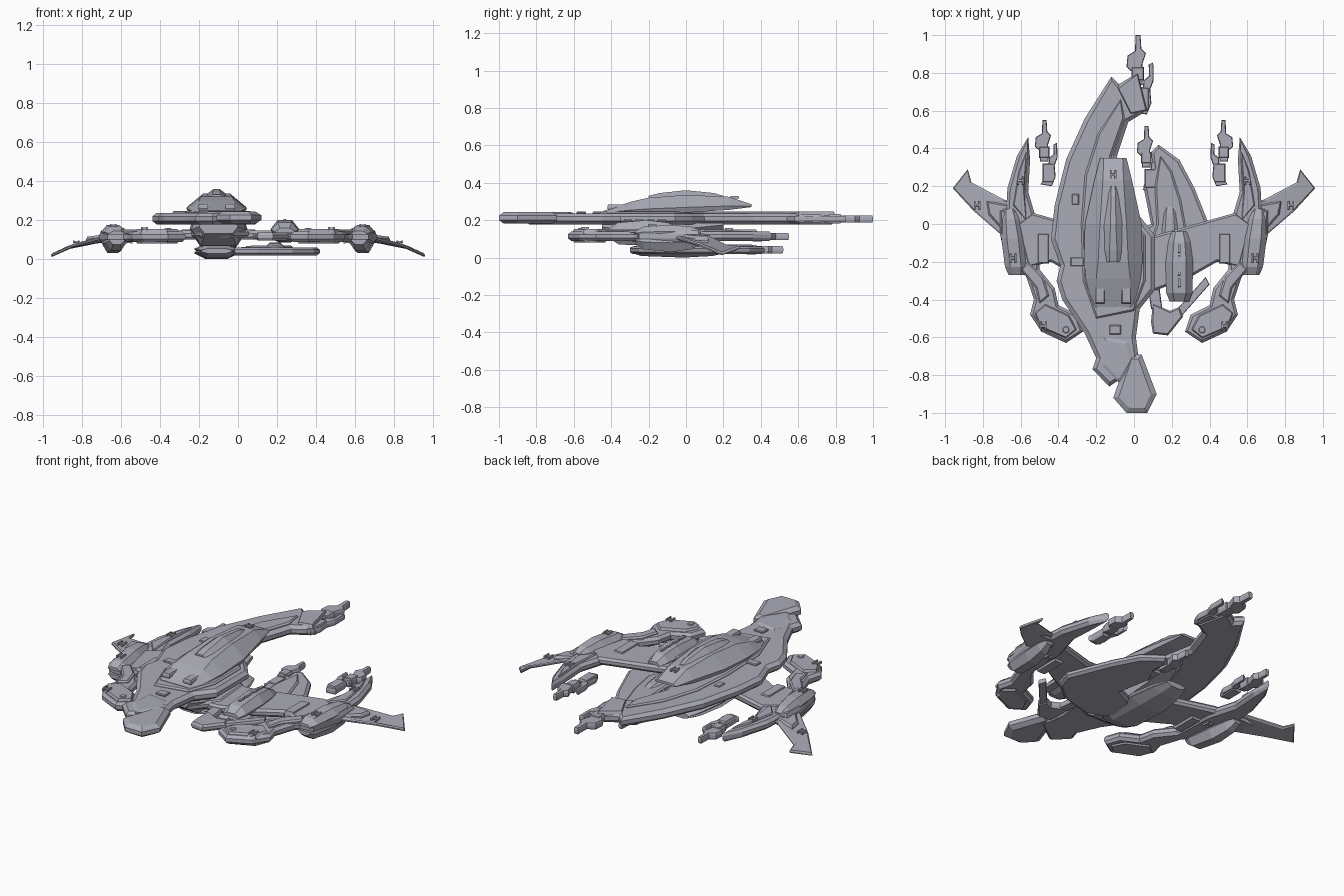
import bpy
import bmesh
import math

cube = bpy.data.objects.get("Cube")
if cube:
    bpy.data.objects.remove(cube, do_unlink=True)

hull_grey = bpy.data.materials.new("lavender_grey_hull")
hull_grey.use_nodes = True
colour = (.41, .41, .48, 1)
hull_grey.diffuse_color = colour
hull_grey.node_tree.nodes["Principled BSDF"].inputs["Base Color"].default_value = colour


def finish(name, bm, mirror=False):
    """Turn a bmesh into a flat shaded object, optionally mirrored across x."""
    bmesh.ops.recalc_face_normals(bm, faces=bm.faces)
    mesh = bpy.data.meshes.new(name)
    bm.to_mesh(mesh)
    bm.free()
    mesh.materials.append(hull_grey)
    obj = bpy.data.objects.new(name, mesh)
    bpy.context.collection.objects.link(obj)
    if mirror:
        obj.modifiers.new("mirror", "MIRROR").use_axis[0] = True
    return obj


def bridge(bm, lower, upper):
    """Join two rings of vertices with quads."""
    count = len(lower)
    for i in range(count):
        j = (i + 1) % count
        bm.faces.new((lower[i], lower[j], upper[j], upper[i]))


def slab(name, outline, bottom, top, inset=.012, mirror=False, slope=None):
    """Plate with a chamfered rim; slope(x, y) lifts or drops its vertices."""
    area = sum(a[0] * b[1] - b[0] * a[1] for a, b in zip(outline, outline[1:] + outline[:1]))
    if area < 0:
        outline = outline[::-1]
    bm = bmesh.new()
    depth = (top - bottom) * .3
    low = [bm.verts.new((x, y, bottom + depth)) for x, y in outline]
    high = [bm.verts.new((x, y, top - depth)) for x, y in outline]
    caps = [bm.faces.new(low[::-1]), bm.faces.new(high)]
    bridge(bm, low, high)
    bm.normal_update()
    if inset:
        for cap in caps:
            bmesh.ops.inset_region(bm, faces=[cap], thickness=inset, depth=depth)
    if slope:
        for v in bm.verts:
            v.co.z += slope(v.co.x, v.co.y)
    return finish(name, bm, mirror)


def fairing(name, centre, stations, mirror=False, skew=0):
    """Faceted cover lofted along y: y, base height, crown height, half widths."""
    bm = bmesh.new()
    rings = []
    for y, base, crown, wide, narrow in stations:
        mid = centre + skew * y
        brow = base + (crown - base) * .3
        half = [(wide * .92, base), (wide, brow), (narrow, crown)]
        section = half + [(-w, z) for w, z in reversed(half)]
        rings.append([bm.verts.new((mid + w, y, z)) for w, z in section])
    for first, second in zip(rings, rings[1:]):
        bridge(bm, first, second)
    bm.faces.new(rings[0])
    bm.faces.new(rings[-1])
    return finish(name, bm, mirror)


def pod(name, centre, front, back, base, crown, width, mirror=False, skew=0):
    """Standard engine cover built from shared proportions."""
    rise = crown - base
    shape = [(0, .35, .7), (.12, .8, .95), (.55, 1, 1), (.85, .8, .8), (1, .4, .55)]
    stations = [(front + (back - front) * t, base, base + rise * h, width * w, width * w * .5)
                for t, h, w in shape]
    return fairing(name, centre, stations, mirror, skew)


def box(name, x, y, z, w, d, h, mirror=False):
    pts = [(x - w / 2, y - d / 2), (x + w / 2, y - d / 2), (x + w / 2, y + d / 2), (x - w / 2, y + d / 2)]
    return slab(name, pts, z - h / 2, z + h / 2, min(w, d) * .12, mirror)


def vent(name, x, y, z, mirror=False):
    """Small raised vent of two bars and a cross piece."""
    for side in (-1, 1):
        box(name + "_bar", x + side * .013, y, z, .01, .045, .014, mirror)
    box(name + "_bridge", x, y, z, .03, .014, .01, mirror)


def prong(name, x, y, z, size, side=1, mirror=False):
    """Docking spike cluster: a notched spine with an offset companion."""
    spine = [(-.01, 0), (.012, 0), (.016, -.06), (.036, -.08), (.02, -.13), (.022, -.22),
             (-.022, -.22), (-.028, -.16), (-.05, -.14), (-.045, -.09), (-.012, -.07)]
    companion = [(.048, -.13), (.068, -.12), (.07, -.2), (.055, -.24), (.06, -.3),
                 (.04, -.35), (-.02, -.34), (.02, -.28), (.025, -.2), (.05, -.18)]
    for label, pts, half in (("spine", spine, .019), ("companion", companion, .016)):
        shape = [(x + side * size * px, y + size * py) for px, py in pts]
        slab(name + "_" + label, shape, z - half, z + half, .004, mirror)
    box(name + "_clamp", x, y - size * .17, z, .055 * size, .06 * size, .05, mirror)
    box(name + "_root", x + side * size * .02, y - size * .28, z, .06 * size, .1 * size, .045, mirror)


# Upper crescent hull and its layered plating
hull = [(-.13, -.86), (-.22, -.77), (-.2, -.71), (-.26, -.58), (-.38, -.4), (-.41, -.3),
        (-.39, -.22), (-.44, -.08), (-.42, .1), (-.36, .34), (-.26, .56), (-.12, .78),
        (-.08, .74), (.02, .8), (.07, .6), (-.03, .54), (-.09, .36), (-.04, .1),
        (.04, .03), (.11, -.06), (.11, -.35), (.03, -.45), (.01, -.6), (.03, -.75)]
slab("upper_hull", hull, .178, .236, .022)
slab("hull_inner_plate", [(-.07, .66), (-.19, .48), (-.26, .26), (-.28, 0), (-.27, -.3),
     (-.2, -.5), (0, -.46), (.06, -.3), (.06, -.06), (-.08, .1), (-.12, .36), (-.05, .56)],
     .22, .247, .01)
slab("nose_plate", [(-.03, -.69), (.04, -.69), (.12, -.9), (.07, -1), (-.04, -1), (-.11, -.92)],
     .182, .243, .03)
slab("nose_spine", [(-.16, -.6), (-.03, -.62), (0, -.72), (-.08, -.84), (-.17, -.75)], .22, .243, .02)
slab("hull_tail_plate", [(-.09, .72), (.02, .8), (.07, .6), (-.02, .58)], .185, .246, .01)
box("hull_hatch", -.31, .13, .237, .035, .055, .01)
box("hull_side_hatch", -.3, -.2, .238, .07, .045, .014)
box("hull_nose_hatch", -.1, -.56, .24, .06, .05, .014)

# Command canopy with a smaller dome on top
fairing("canopy", -.11, [
    (-.44, .235, .25, .11, .085), (-.29, .235, .3, .145, .09), (-.2, .235, .32, .155, .08),
    (0, .24, .335, .15, .07), (.23, .255, .325, .1, .055), (.35, .27, .285, .07, .05)])
fairing("canopy_dome", -.11, [
    (-.2, .31, .33, .04, .02), (-.14, .31, .345, .05, .02), (0, .32, .36, .052, .014),
    (.15, .31, .345, .035, .012), (.2, .31, .33, .02, .01)])
for side in (-1, 1):
    box("canopy_intake", -.11 + side * .07, -.37, .268, .05, .1, .03)
vent("canopy_vent", -.11, .26, .322)

# Neck and keel under the main hull
fairing("neck", -.1, [
    (-.45, .18, .13, .1, .07), (-.36, .185, .07, .14, .09), (-.1, .185, .06, .15, .09),
    (.05, .185, .1, .1, .06), (.2, .185, .15, .06, .03)])
for label, crown in (("upper", .078), ("lower", 0)):
    pod("keel_" + label, -.11, -.3, .22, .042, crown, .115)
slab("keel_wing", [(-.3, -.12), (-.2, -.42), (-.02, -.44), (.1, -.3), (.08, -.06), (-.1, .08)],
     .108, .152, .015)

# Lower crescent on the left side
slab("lower_crescent", [(.13, .42), (.24, .34), (.32, .19), (.38, .04), (.42, -.06), (.39, -.16),
     (.28, -.25), (.1, -.3), (-.02, -.26), (-.08, -.14), (0, -.04), (.09, 0), (.05, .2),
     (.1, .3), (.09, .38)], .018, .06, .016)
slab("lower_crescent_plate", [(.14, .36), (.2, .28), (.25, .12), (.28, -.05), (.2, -.18),
     (.06, -.18), (.12, 0), (.11, .2)], .045, .07, .01)
pod("lower_crescent_cover", .19, -.2, .1, .055, .085, .05)

# Wing bridge and the left hand engine cover, hook and strut
slab("wing_bridge", [(-.02, -.04), (.11, -.06), (.54, .06), (.62, 0), (.56, -.23), (.44, -.2),
     (.3, -.28), (.12, -.35), (-.02, -.36)], .1, .145, .012, True)
pod("bridge_engine", .24, -.41, -.04, .135, .2, .073)
pod("bridge_engine_lower", .24, -.38, -.08, .105, .085, .06)
for step in range(4):
    box("engine_slot", .24, -.31 + step * .06, .2, .014, .045, .008)
slab("front_hook", [(.09, -.52), (.1, -.58), (.18, -.59), (.26, -.49), (.24, -.44), (.19, -.46), (.1, -.42)],
     .095, .135, .01)
slab("hook_strut", [(.22, -.46), (.25, -.49), (.4, -.32), (.38, -.28)], .1, .125, .004)
slab("hook_mount", [(.09, -.45), (.15, -.45), (.13, -.3), (.07, -.3)], .1, .13, .006)

# Mirrored outer crescents
slab("wing_crescent", [(.56, .46), (.62, .36), (.67, .19), (.68, .02), (.64, -.2), (.57, -.28),
     (.53, -.4), (.55, -.48), (.49, -.57), (.36, -.63), (.27, -.57), (.3, -.48), (.4, -.43),
     (.42, -.34), (.5, -.24), (.51, 0), (.56, .17), (.55, .34)], .088, .14, .016, True)
slab("wing_front_foot", [(.3, -.56), (.36, -.61), (.5, -.55), (.53, -.47), (.47, -.42), (.34, -.48)],
     .08, .153, .012, True)
slab("wing_rear_plate", [(.57, .38), (.61, .28), (.64, .1), (.57, .02), (.58, .18)],
     .13, .149, .006, True)
slab("wing_front_plate", [(.56, -.2), (.6, -.24), (.52, -.34), (.5, -.42), (.45, -.38), (.48, -.28)],
     .125, .152, .01, True)
box("wing_joint", .48, -.13, .12, .06, .16, .066, True)

# Drooping outer fins with swept tips
slab("outer_fin", [(.6, .1), (.69, .13), (.86, .22), (.88, .29), (.96, .19), (.85, .07), (.7, -.06), (.6, -.1)],
     .104, .122, .008, True, lambda x, y: -.55 * max(0, x - .62) ** 1.85 - .1 * max(0, x - .75))
slab("fin_root", [(.62, .1), (.7, .11), (.78, .12), (.77, .05), (.7, -.03), (.62, -.06)],
     .09, .13, .01, True, lambda x, y: -.14 * max(0, x - .66))

# Engine covers above and below each outer crescent
for label, base, crown, width in (("upper", .125, .175, .06), ("lower", .1, .03, .056)):
    pod("wing_engine_" + label, .651, -.27, .08, base, crown, width, True, .11)
slab("wing_engine_collar", [(.58, -.26), (.67, -.25), (.71, -.05), (.71, .07), (.63, .08), (.58, -.05)],
     .085, .145, .01, True)

# Vents and round caps
for label, x, y, z in (("rear", .6, .23, .152), ("engine", .64, -.18, .173),
                       ("foot", .48, -.54, .156), ("fin", .83, .1, .088),
                       ("belly", .56, -.05, .086)):
    vent("wing_%s_vent" % label, x, y, z, True)
ring = [(.36 + .018 * math.cos(a * math.pi / 5), -.56 + .018 * math.sin(a * math.pi / 5)) for a in range(10)]
slab("foot_cap", ring, .148, .158, .003, True)

# Docking prongs at the trailing tips
prong("main_prong", .02, 1, .207, 1.2)
prong("lower_prong", .065, .52, .042, 1)
prong("wing_prong", .475, .55, .112, 1, -1, True)
